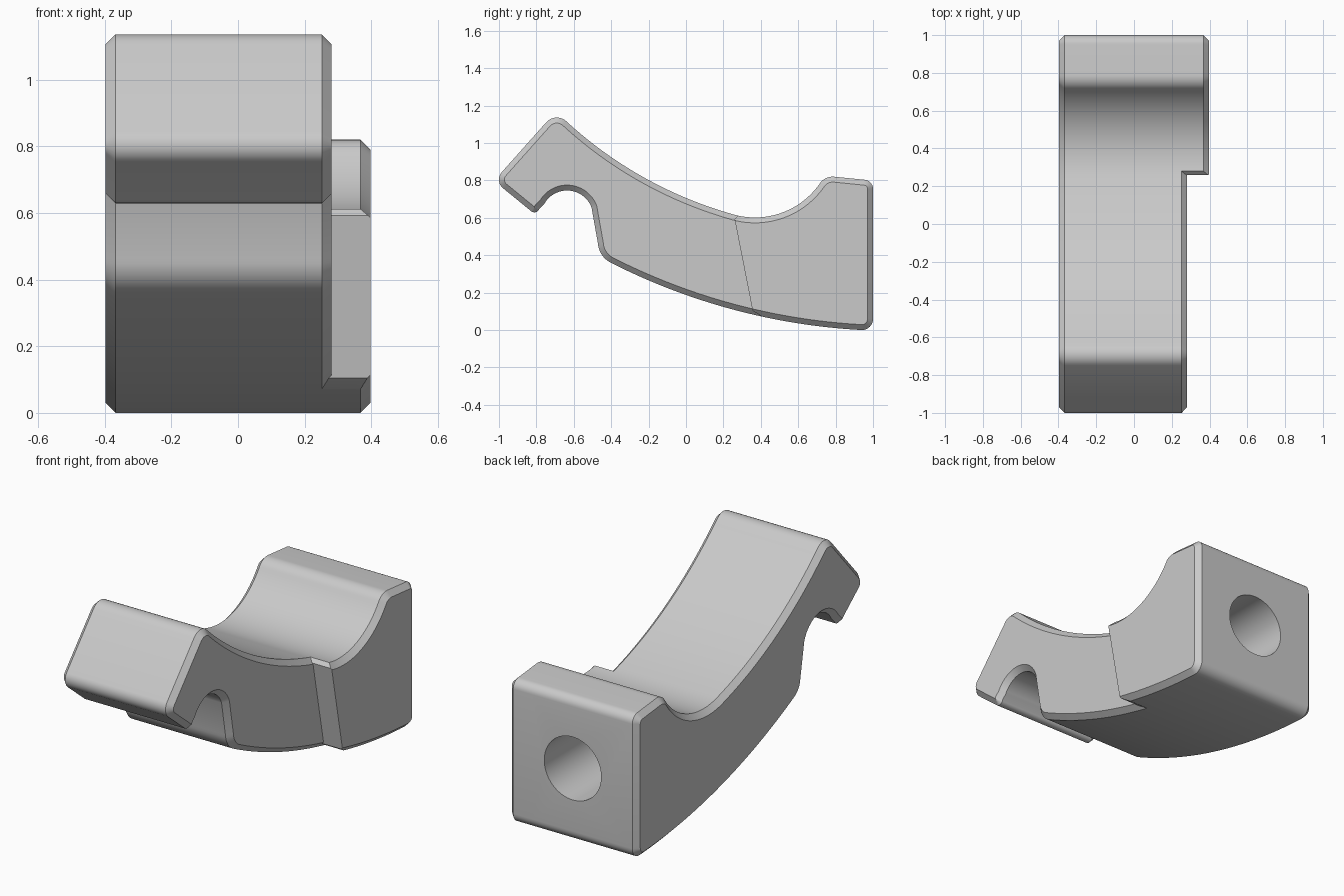
import bpy
import bmesh
import math
from mathutils import Vector, Matrix

cube = bpy.data.objects.get("Cube")
if cube:
    bpy.data.objects.remove(cube, do_unlink=True)

CHAMFER = 0.029
HALF_WIDTH = 0.397

grey = bpy.data.materials.new("light_grey")
grey.use_nodes = True
colour = (0.59, 0.59, 0.59, 1)
grey.diffuse_color = colour
grey.node_tree.nodes["Principled BSDF"].inputs["Base Color"].default_value = colour


def arc(start, mid, end, steps):
    """Points on the circle through three points, from start to end."""
    a, b, c = Vector(start), Vector(mid), Vector(end)
    u, v = b - a, c - a
    d = 2 * u.cross(v)
    offset = Vector((v.y * u.length_squared - u.y * v.length_squared,
                     u.x * v.length_squared - v.x * u.length_squared)) / d
    centre, r = a + offset, offset.length
    t0 = math.atan2(a.y - centre.y, a.x - centre.x)
    t1 = math.atan2(c.y - centre.y, c.x - centre.x)
    sweep = (t1 - t0) % math.tau
    if d < 0:
        sweep -= math.tau
    return [centre + r * Vector((math.cos(t0 + sweep * i / steps),
                                 math.sin(t0 + sweep * i / steps)))
            for i in range(steps + 1)]


def inset(points, width):
    """Mitred inward offset of a counter-clockwise outline."""
    result = []
    for i, p in enumerate(points):
        e1 = (p - points[i - 1]).normalized()
        e2 = (points[(i + 1) % len(points)] - p).normalized()
        n1, n2 = Vector((-e1.y, e1.x)), Vector((-e2.y, e2.x))
        result.append(p + (n1 + n2) * width / (1 + n1.dot(n2)))
    return result


def prism(rings):
    """Loft (x, outline) rings and cap both ends."""
    bm = bmesh.new()
    loops = [[bm.verts.new((x, p.x, p.y)) for p in pts] for x, pts in rings]
    for a, b in zip(loops, loops[1:]):
        for i in range(len(a)):
            bm.faces.new((a[i - 1], a[i], b[i], b[i - 1]))
    bm.faces.new(loops[0])
    bm.faces.new(loops[-1])
    bmesh.ops.recalc_face_normals(bm, faces=bm.faces[:])
    return bm


def cut(bm, p, q):
    """Remove what lies to the left of the side-view line from p to q."""
    dy, dz = q[0] - p[0], q[1] - p[1]
    res = bmesh.ops.bisect_plane(
        bm, geom=bm.verts[:] + bm.edges[:] + bm.faces[:], dist=1e-5,
        plane_co=(0, *p), plane_no=(0, -dz, dy), clear_outer=True)
    edges = [e for e in res["geom_cut"] if isinstance(e, bmesh.types.BMEdge)]
    bmesh.ops.contextual_create(bm, geom=edges)
    bmesh.ops.recalc_face_normals(bm, faces=bm.faces[:])


def add_object(name, bm):
    mesh = bpy.data.meshes.new(name)
    bm.to_mesh(mesh)
    bm.free()
    mesh.materials.append(grey)
    obj = bpy.data.objects.new(name, mesh)
    bpy.context.collection.objects.link(obj)
    return obj


def smooth(obj):
    mesh = obj.data
    mesh.polygons.foreach_set("use_smooth", [True] * len(mesh.polygons))
    mesh.set_sharp_from_angle(angle=math.radians(28))


# Side outline, counter-clockwise from the hook nose
outline = []
for section in (
    ((-.987, .842), (-1, .80), (-.973, .754), 8),      # hook nose
    ((-.832, .639), (-.804, .63), (-.783, .650), 8),   # hook tip
    ((-.757, .676), (-.634, .746), (-.505, .655), 24), # notch
    ((-.471, .463), (-.452, .405), (-.404, .361), 8),  # notch heel
    ((-.404, .361), (.3, .097), (.94, 0), 32),         # belly
    ((.94, 0), (.983, .018), (1, .06), 8),             # lower back corner
    ((1, .755), (.986, .789), (.949, .804), 8),        # upper back corner
    ((.789, .82), (.75, .813), (.715, .783), 8),       # saddle lip
    ((.715, .783), (.366, .602), (.24, .622), 28),     # saddle
    ((.24, .622), (-.2, .802), (-.644, 1.12), 28),     # top
    ((-.644, 1.12), (-.695, 1.136), (-.75, 1.108), 8), # top corner
):
    for p in arc(*section):
        if not outline or (p - outline[-1]).length > 1e-4:
            outline.append(p)
small = inset(outline, CHAMFER)

# Main arm, narrower on the left side, with chamfered rims
NARROW = 0.281
arm = add_object("clamp_arm", prism([
    (-HALF_WIDTH, small), (-HALF_WIDTH + CHAMFER, outline),
    (NARROW - CHAMFER, outline), (NARROW, small)]))

# Blind bolt hole in the back
bm = bmesh.new()
bmesh.ops.create_cone(
    bm, cap_ends=True, segments=64, radius1=0.176, radius2=0.176, depth=0.8,
    matrix=Matrix.Translation((0, 0.85, 0.41)) @ Matrix.Rotation(math.pi / 2, 4, 'X'))
cutter = add_object("hole_cutter", bm)
cutter.hide_render = True
mod = arm.modifiers.new("bolt_hole", 'BOOLEAN')
mod.operation = 'DIFFERENCE'
mod.solver = 'EXACT'
mod.object = cutter
bpy.context.view_layer.update()
graph = bpy.context.evaluated_depsgraph_get()
drilled = bpy.data.meshes.new_from_object(arm.evaluated_get(graph))
arm.modifiers.clear()
arm.data = drilled
bpy.data.objects.remove(cutter, do_unlink=True)
smooth(arm)

# Wider shoulder block at the back, with a slanted step in front
bm = prism([(NARROW - CHAMFER, outline), (HALF_WIDTH - CHAMFER, outline),
            (HALF_WIDTH, small)])
step_top, step_bottom = (.26, .592), (.356, .104)
cut(bm, step_bottom, step_top)
cut(bm, step_top, (.282, .614))
cut(bm, (.41, .07), step_bottom)
smooth(add_object("shoulder_block", bm))
